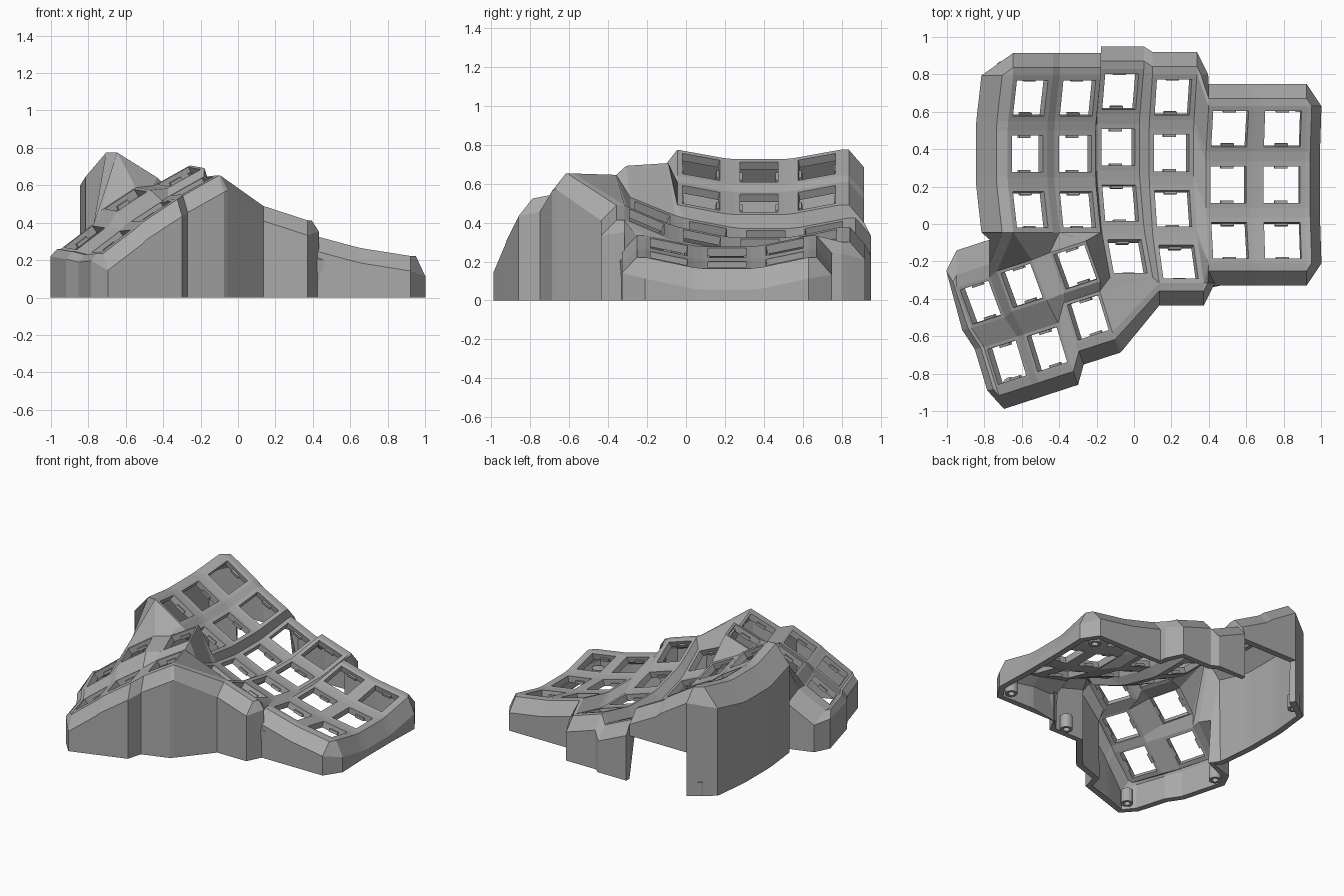
import bpy, bmesh
from math import radians, sin, cos
from mathutils import Matrix, Vector

cube = bpy.data.objects.get("Cube")
if cube:
    bpy.data.objects.remove(cube, do_unlink=True)

mat = bpy.data.materials.new("matte grey plastic")
mat.use_nodes = True
grey = (0.4, 0.4, 0.4, 1)
mat.diffuse_color = grey
mat.node_tree.nodes["Principled BSDF"].inputs["Base Color"].default_value = grey


def rot(deg, axis):
    return Matrix.Rotation(radians(deg), 4, axis)


def add_object(name, bm):
    mesh = bpy.data.meshes.new(name)
    bm.to_mesh(mesh)
    bm.free()
    obj = bpy.data.objects.new(name, mesh)
    mesh.materials.append(mat)
    bpy.context.collection.objects.link(obj)
    return obj


# Key frames: finger columns curve along an arc, thumb keys stand alone
STEP, RADIUS, HOLE = 12, 1.43, 0.098
frames, rows = {}, {}
finger = {  # x, y, z of the second key, sideways tilt, number of keys
    "A": (-.57, .375, .66, 32, 3), "B": (-.315, .375, .50, 28, 3),
    "C": (-.085, .41, .32, 24, 4), "D": (.2, .38, .285, 18, 4),
    "E": (.505, .21, .245, 15, 3), "F": (.79, .21, .185, 9, 3)}
for col, (x, y, z, tilt, count) in finger.items():
    rows[col] = count
    for r in range(count):
        a = STEP * (1 - r)
        arc = Vector((0, RADIUS * sin(radians(a)), RADIUS * (1 - cos(radians(a)))))
        frames[col + str(r)] = (Matrix.Translation((x, y, z)) @ rot(tilt, "Y")
                                @ Matrix.Translation(arc) @ rot(a, "X"), 0.125)
thumb = {
    "P": (36, (-.82, -.42, .32), (-.68, -.74, .30)),
    "Q": (32, (-.6, -.33, .52), (-.465, -.67, .46)),
    "S": (28, (-.315, -.23, .645), (-.246, -.5, .595))}
for col, (tilt, *places) in thumb.items():
    rows[col] = 2
    for r, place in enumerate(places):
        frames[col + str(r)] = (Matrix.Translation(place) @ rot(18, "Z")
                                @ rot(-tilt, "Y") @ rot(4 - 6 * r, "X"), 0.115)

bm = bmesh.new()
CORNERS = {"TL": (-1, 1), "TR": (1, 1), "BR": (1, -1), "BL": (-1, -1)}
corner = {}

# Key plates, each a square ring around its hole
for key, (frame, half) in frames.items():
    outer, inner = [], []
    for tag, (sx, sy) in CORNERS.items():
        v = bm.verts.new(frame @ Vector((sx * half, sy * half, 0)))
        corner[key + tag] = v
        outer.append(v)
        inner.append(bm.verts.new(frame @ Vector((sx * HOLE, sy * HOLE, 0))))
    for i in range(4):
        j = (i + 1) % 4
        bm.faces.new((outer[i], inner[i], inner[j], outer[j]))


def web(names):
    bm.faces.new([corner[n] for n in names.split()])


# Webs inside each column and between neighbouring columns
for c, n in rows.items():
    for r in range(n - 1):
        web(f"{c}{r}BL {c}{r}BR {c}{r+1}TR {c}{r+1}TL")
for c, d in ("AB", "BC", "CD", "DE", "EF", "PQ", "QS"):
    n = min(rows[c], rows[d])
    for r in range(n):
        web(f"{c}{r}TR {d}{r}TL {d}{r}BL {c}{r}BR")
        if r < n - 1:
            web(f"{c}{r}BR {d}{r}BL {d}{r+1}TL {c}{r+1}TR")

# Webs joining the thumb cluster and the stepped column
for names in ("D2BR E2BL D3TR", "D3TR E2BL D3BR", "A2BL P0TR Q0TL",
              "A2BL Q0TL Q0TR", "A2BL A2BR S0TL Q0TR", "A2BR B2BL S0TL",
              "B2BL B2BR S0TR S0TL", "B2BR C2BL C3TL S0TR",
              "S0TR C3TL C3BL S0BR", "S0BR C3BL S1TR", "S1TR C3BL C3BR",
              "S1TR C3BR D3BL S1BR"):
    web(names)

# Outer wall: lip, slanted shoulder, then straight down to the floor
OUT = {"left": (-.17, 0, -.13), "back": (0, .12, -.09), "right": (.08, 0, -.11),
       "front": (0, -.12, -.08), "step": (.06, 0, -.06), "turn": (.06, -.09, -.08),
       "thumb_left": (-.05, -.01, -.04), "thumb_front": (.04, -.11, -.09),
       "thumb_nook": (-.055, .09, -.04), "thumb_back": (0, .2, -.06)}
path = [("thumb_back", "P0TR P0TL"), ("thumb_nook", "P0TL"),
        ("thumb_left", "P0BL P1TL P1BL"),
        ("thumb_front", "P1BL P1BR Q1BL Q1BR S1BL S1BR"), ("turn", "S1BR"),
        ("front", "D3BL D3BR"), ("step", "D3BR"),
        ("front", "E2BL E2BR F2BL F2BR"),
        ("right", "F2BR F2TR F1BR F1TR F0BR F0TR"),
        ("back", "F0TR F0TL E0TR E0TL"), ("step", "D0TR"),
        ("back", "D0TR D0TL C0TR C0TL B0TR B0TL A0TR A0TL"),
        ("left", "A0TL A0BL A1TL A1BL A2TL A2BL")]
wall = []
for side, names in path:
    dx, dy, dz = OUT[side]
    for n in names.split():
        top = corner[n]
        lip = bm.verts.new(top.co + Vector((dx, dy, 0)) * 0.35)
        rim = bm.verts.new(top.co + Vector((dx, dy, dz)))
        foot = bm.verts.new((rim.co.x, rim.co.y, 0))
        wall.append((side, n, top, lip, rim, foot))
raised = {}
for a, b in zip(wall, wall[1:] + wall[:1]):
    chain_a, chain_b = list(a[2:]), list(b[2:])
    # Cable opening in the back wall behind the two tall columns
    if a[0] == b[0] == "back" and a[1][0] in "AB" and b[1][0] in "AB":
        for chain in (chain_a, chain_b):
            foot = chain[3]
            if foot not in raised:
                raised[foot] = bm.verts.new((foot.co.x, foot.co.y, 0.32))
            chain[3] = raised[foot]
    for i in range(3):
        quad = [chain_a[i], chain_a[i + 1], chain_b[i + 1], chain_b[i]]
        bm.faces.new(list(dict.fromkeys(quad)))

bm.verts.ensure_lookup_table()
for v in [v for v in bm.verts if not v.link_faces]:
    bm.verts.remove(v)
bmesh.ops.recalc_face_normals(bm, faces=bm.faces[:])
bm.faces.ensure_lookup_table()
if bm.faces[0].normal.z < 0:
    bmesh.ops.reverse_faces(bm, faces=bm.faces[:])
case = add_object("keyboard_case", bm)
thick = case.modifiers.new("thickness", "SOLIDIFY")
thick.thickness = 0.045
thick.offset = -1

# Small clips on two sides of every key hole
bm = bmesh.new()
for frame, half in frames.values():
    for s in (-1, 1):
        place = Matrix.Translation((0, s * HOLE, -0.035)) @ Matrix.Diagonal((.07, .025, .02, 1))
        bmesh.ops.create_cube(bm, size=1, matrix=frame @ place)
add_object("key_clips", bm)

# Hollow screw posts inside the wall
bm = bmesh.new()
for x, y in ((-.7, .83), (.88, .64), (.88, -.23), (.29, -.36), (-.66, -.86), (-.91, -.24)):
    rings = []
    for radius, z in ((.022, .08), (.022, 0), (.042, 0), (.042, .1)):
        ring = bmesh.ops.create_circle(bm, segments=16, radius=radius,
                                       matrix=Matrix.Translation((x, y, z)))["verts"]
        rings.append(ring)
    for lo, hi in zip(rings, rings[1:]):
        for i in range(16):
            j = (i + 1) % 16
            bm.faces.new((lo[i], lo[j], hi[j], hi[i]))
    bm.faces.new(rings[0])
    bm.faces.new(rings[-1])
bmesh.ops.recalc_face_normals(bm, faces=bm.faces[:])
add_object("screw_posts", bm)
